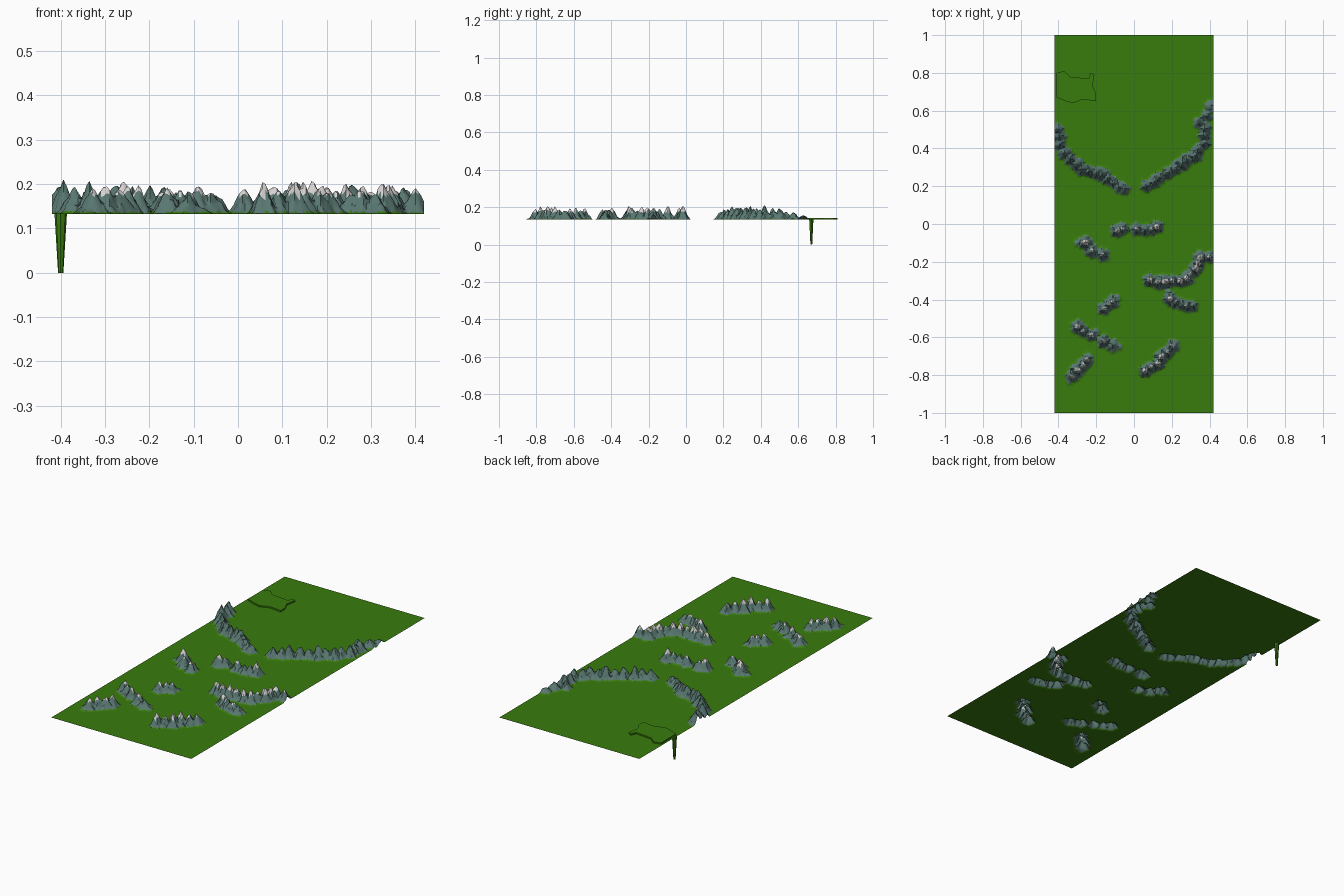
import bpy, bmesh, math, random
from mathutils import Vector, noise, kdtree

random.seed(4)
cube = bpy.data.objects.get("Cube")
if cube:
    bpy.data.objects.remove(cube)

GROUND = 0.133          # level of the flat land
HALF_X, HALF_Y = 0.42, 1.0
STEP = 0.0065           # terrain cell size


def material(name, rgb):
    m = bpy.data.materials.new(name)
    m.use_nodes = True
    colour = (*rgb, 1)
    m.diffuse_color = colour
    m.node_tree.nodes["Principled BSDF"].inputs["Base Color"].default_value = colour
    return m


GRASS = material("grass green", (0.04, 0.2, 0.004))
ROCK = material("slate rock", (0.1, 0.185, 0.165))
SNOW = material("snow", (0.68, 0.64, 0.64))


def finish(bm, name, mats, angle):
    mesh = bpy.data.meshes.new(name)
    bm.to_mesh(mesh)
    bm.free()
    for m in mats:
        mesh.materials.append(m)
    ob = bpy.data.objects.new(name, mesh)
    bpy.context.collection.objects.link(ob)
    bpy.ops.object.select_all(action="DESELECT")
    ob.select_set(True)
    bpy.context.view_layer.objects.active = ob
    bpy.ops.object.shade_smooth_by_angle(angle=math.radians(angle))
    return ob


# Ridges: crest lines in hundredths, split into evenly spaced peaks
peaks = []              # x, y, height, radius, snowy


def ridge(height, snowy, *crest, end_height=None, gap=0.038):
    pts = [Vector(p) / 100 for p in crest]
    end_height = end_height or height
    samples = []
    for a, b in zip(pts, pts[1:]):
        n = max(1, round((b - a).length / gap))
        samples += [a.lerp(b, i / n) for i in range(n)]
    samples.append(pts[-1])
    for i, p in enumerate(samples):
        t = i / max(1, len(samples) - 1)
        h = (height + (end_height - height) * t) * random.uniform(0.75, 1.12)
        peaks.append((p.x + random.uniform(-1, 1) * 0.005,
                      p.y + random.uniform(-1, 1) * 0.005,
                      h, random.uniform(0.037, 0.046), snowy))


# Long walls across the land
ridge(0.078, False, (-40, 50), (-39, 42), (-34, 34), (-27, 29), (-17, 26), (-5, 18), end_height=0.05)
ridge(0.062, False, (7, 20), (14, 25), (22, 30), (32, 36), (37, 43), (38, 50), end_height=0.072)
ridge(0.055, False, (35, 54), (39, 58), (40, 63), end_height=0.03)
# Snow-capped ranges
ridge(0.066, True, (-9, -4), (-6, -2))
ridge(0.066, True, (1, -3), (6, -3), (12, -2))
ridge(0.068, True, (-26, -10), (-22, -14), (-17, -16), end_height=0.05)
ridge(0.066, True, (8, -30), (17, -31), (28, -29), (33, -24), (35, -18), (40, -17))
ridge(0.07, True, (19, -40), (25, -43), (31, -44), end_height=0.055)
ridge(0.072, True, (-16, -45), (-11, -41), end_height=0.05)
ridge(0.068, True, (-30, -54), (-23, -59))
ridge(0.068, True, (-16, -62), (-11, -64), end_height=0.045)
ridge(0.064, True, (-33, -81), (-30, -77), (-25, -72))
ridge(0.07, True, (6, -78), (13, -74), (15, -70), (21, -65))
# Low broken foothills
foothills = [(-30, -10), (-20, -57), (-24, -70), (-34, -83), (18, -36), (-9, -39), (-8, -65), (-15, -18)]
for x, y in foothills:
    peaks.append((x / 100, y / 100, 0.014, 0.028, False))

tree = kdtree.KDTree(len(peaks))
for i, p in enumerate(peaks):
    tree.insert((p[0], p[1], 0), i)
tree.balance()


def land_height(x, y):
    """Height above the flat land and whether the tallest peak here is snowy."""
    best, snowy = 0.0, False
    for co, i, dist in tree.find_range((x, y, 0), 0.06):
        px, py, h, r, s = peaks[i]
        a = math.atan2(y - py, x - px)
        gully = 1 + 0.1 * math.sin(5 * a + 2 * i) + 0.07 * math.sin(9 * a + i)
        t = 1 - dist / (r * gully)
        if t > 0:
            z = h * (0.55 * t ** 1.5 + 0.45 * t * t * (3 - 2 * t))
            if z > best:
                best, snowy = z, s
    if best > 0:
        crag = noise.noise(Vector((x, y, 0.3)) * 70)
        best = max(0, best + crag * 0.012 * min(1, best / 0.02))
    return best, snowy


# Terrain sheet with rock and snow picked by height
bm = bmesh.new()
bmesh.ops.create_grid(bm, x_segments=round(2 * HALF_X / STEP),
                      y_segments=round(2 * HALF_Y / STEP), size=1)
snow_verts = set()
for v in bm.verts:
    x, y = v.co.x * HALF_X, v.co.y * HALF_Y
    h, snowy = land_height(x, y)
    v.co = (x, y, GROUND + h)
    if snowy:
        snow_verts.add(v)
for f in bm.faces:
    h = f.calc_center_median().z - GROUND
    if h > 0.043 and all(v in snow_verts for v in f.verts):
        f.material_index = 2
    elif h > 0.004:
        f.material_index = 1
finish(bm, "terrain", [GRASS, ROCK, SNOW], 40)

# Low plateau with a ragged outline
outline = [(-41, 80), (-37, 81), (-34, 78), (-24, 77), (-23, 80), (-21, 79), (-22, 73),
           (-20, 69), (-20, 65), (-27, 66), (-32, 64), (-36, 65), (-41, 67)]
bm = bmesh.new()
top = bm.faces.new([bm.verts.new((x / 100, y / 100, GROUND)) for x, y in outline])
edges = list(top.edges)
walls = bmesh.ops.extrude_edge_only(bm, edges=edges)
bottom = [v for v in walls["geom"] if isinstance(v, bmesh.types.BMVert)]
for v in top.verts:
    v.co.z += 0.008
bmesh.ops.recalc_face_normals(bm, faces=bm.faces)
if top.normal.z < 0:
    bmesh.ops.reverse_faces(bm, faces=bm.faces)
finish(bm, "plateau", [GRASS], 20)

# Tapered root hanging below the plateau corner
bm = bmesh.new()
bmesh.ops.create_cone(bm, cap_ends=True, segments=8, radius1=0.006, radius2=0.014, depth=GROUND)
for v in bm.verts:
    v.co = (v.co.x - 0.4, v.co.y * 0.8 + 0.67, v.co.z + GROUND / 2)
finish(bm, "hanging_root", [GRASS], 30)
